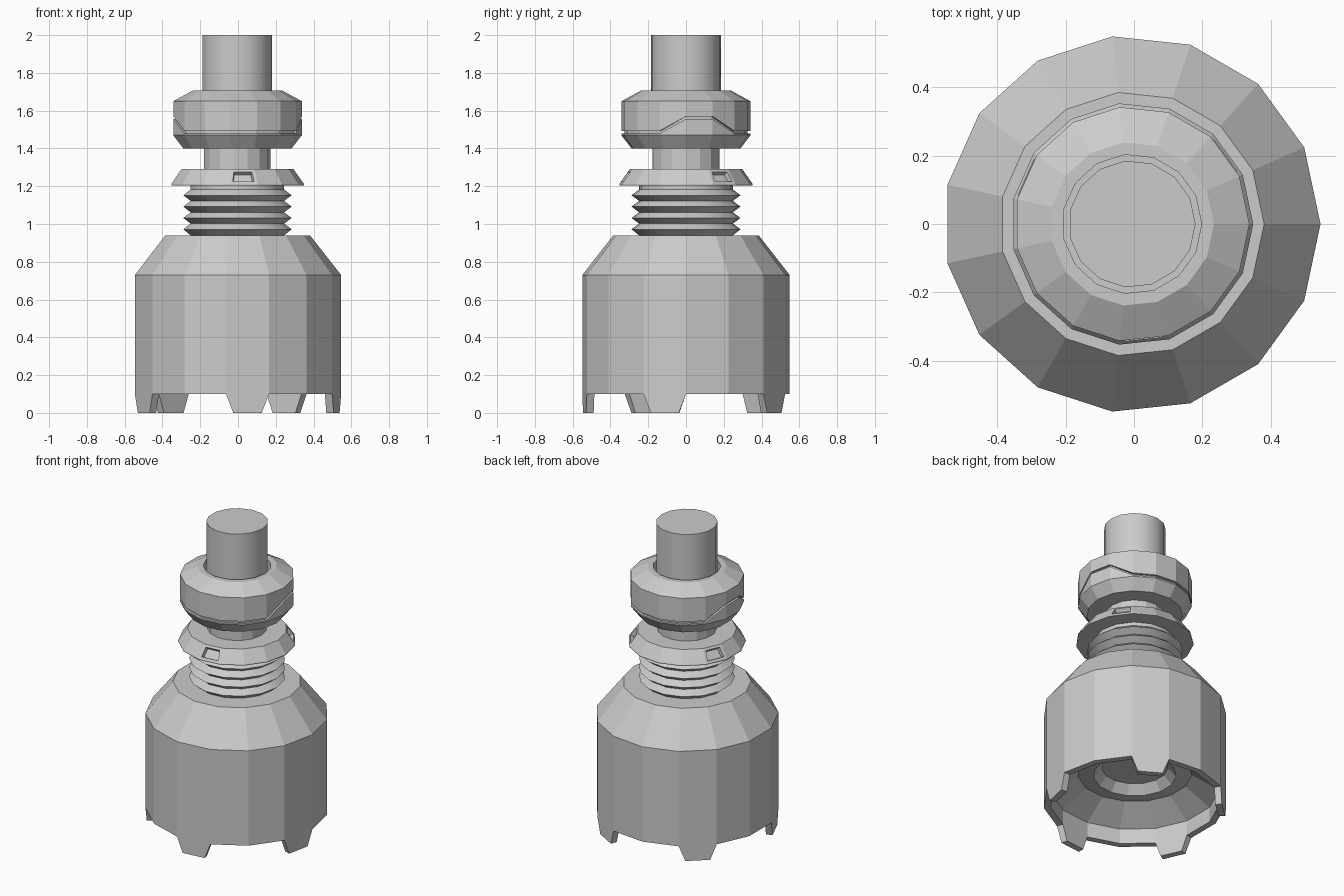
import bpy, bmesh
from math import cos, sin, radians

if "Cube" in bpy.data.objects:
    bpy.data.objects.remove(bpy.data.objects["Cube"])

N = 15            # every ring has 15 sides, first corner on +x
OX = -0.006       # axis offset that centres the bounding box
STEP = 24         # degrees per side


def point(r, deg, z):
    return (OX + r * cos(radians(deg)), r * sin(radians(deg)), z)


def finish(name, bm, smooth=False):
    bmesh.ops.recalc_face_normals(bm, faces=bm.faces)
    mesh = bpy.data.meshes.new(name)
    bm.to_mesh(mesh)
    bm.free()
    ob = bpy.data.objects.new(name, mesh)
    bpy.context.collection.objects.link(ob)
    if smooth:
        bpy.ops.object.select_all(action='DESELECT')
        ob.select_set(True)
        bpy.context.view_layer.objects.active = ob
        bpy.ops.object.shade_smooth_by_angle(angle=radians(30))
    return ob


def lathe(profile, loop=False):
    """Spin (radius, height) points; height may be a list with one value per corner."""
    bm = bmesh.new()
    rings = []
    for r, z in profile:
        zs = z if isinstance(z, list) else [z] * N
        rings.append([bm.verts.new(point(r, STEP * i, zs[i])) for i in range(N)])
    pairs = list(zip(rings, rings[1:]))
    if loop:
        pairs.append((rings[-1], rings[0]))
    for a, b in pairs:
        for i in range(N):
            j = (i + 1) % N
            bm.faces.new((a[i], a[j], b[j], b[i]))
    if not loop:
        bm.faces.new(rings[0])
        bm.faces.new(rings[-1])
    return bm


# hollow body, from the recess inside, out round the rim, to the shoulder top
finish("body", lathe([
    (0.20, 0.34), (0.25, 0.285), (0.345, 0.30), (0.51, 0.20), (0.51, 0.10),
    (0.552, 0.10), (0.552, 0.73), (0.387, 0.94)]))

# five tapered teeth, one on every third side
bm = bmesh.new()
for k in range(5):
    a = 264 + 72 * k
    outer_a, outer_b = point(0.552, a, 0), point(0.552, a + STEP, 0)
    inner_a, inner_b = point(0.51, a, 0), point(0.51, a + STEP, 0)

    def mix(p, q, t, z):
        return bm.verts.new((p[0] + (q[0] - p[0]) * t, p[1] + (q[1] - p[1]) * t, z))

    top, low = [], []
    for p, q in ((outer_a, outer_b), (outer_b, outer_a), (inner_b, inner_a), (inner_a, inner_b)):
        top.append(mix(p, q, 0, 0.10))
        low.append(mix(p, q, 0.17, 0.0))
    bm.faces.new(low)
    for i in range(4):
        j = (i + 1) % 4
        bm.faces.new((top[i], top[j], low[j], low[i]))
    bm.faces.new(top)
finish("teeth", bm)

# ribbed bellows
ribs = [(0.25, 0.94)]
for k in range(4):
    ribs += [(0.29, 0.972 + 0.06 * k), (0.25, 1.002 + 0.06 * k)]
finish("bellows", lathe(ribs + [(0.25, 1.205)]), smooth=True)

# sloped flange with three small rectangular recesses
bm = lathe([(0.25, 1.205), (0.355, 1.205), (0.355, 1.212), (0.30, 1.29)])
bm.normal_update()
bmesh.ops.recalc_face_normals(bm, faces=bm.faces)
bm.faces.ensure_lookup_table()
slope_start = 2 * N
holes = [bm.faces[slope_start + i] for i in (11, 1, 6)]
bmesh.ops.inset_individual(bm, faces=holes, thickness=0.022)
bmesh.ops.inset_individual(bm, faces=holes, thickness=0.006, depth=-0.025)
finish("flange", bm)

# neck between flange and collar
finish("neck", lathe([(0.179, 1.28), (0.179, 1.42)]))

# collar with a seam that steps up on two opposite sides
raised = (0, 1, 7, 8)
seam = [1.562 if i in raised else 1.485 for i in range(N)]
upper = [z + 0.008 for z in seam]
lower = [z - 0.006 for z in seam]
finish("collar", lathe([
    (0.17, 1.40), (0.29, 1.40), (0.344, 1.47), (0.344, lower), (0.328, lower),
    (0.328, upper), (0.344, upper), (0.344, 1.65), (0.24, 1.706),
    (0.204, 1.706), (0.204, 1.60), (0.17, 1.60)], loop=True))

# top shaft
finish("shaft", lathe([(0.186, 1.50), (0.186, 2.0)]), smooth=True)
